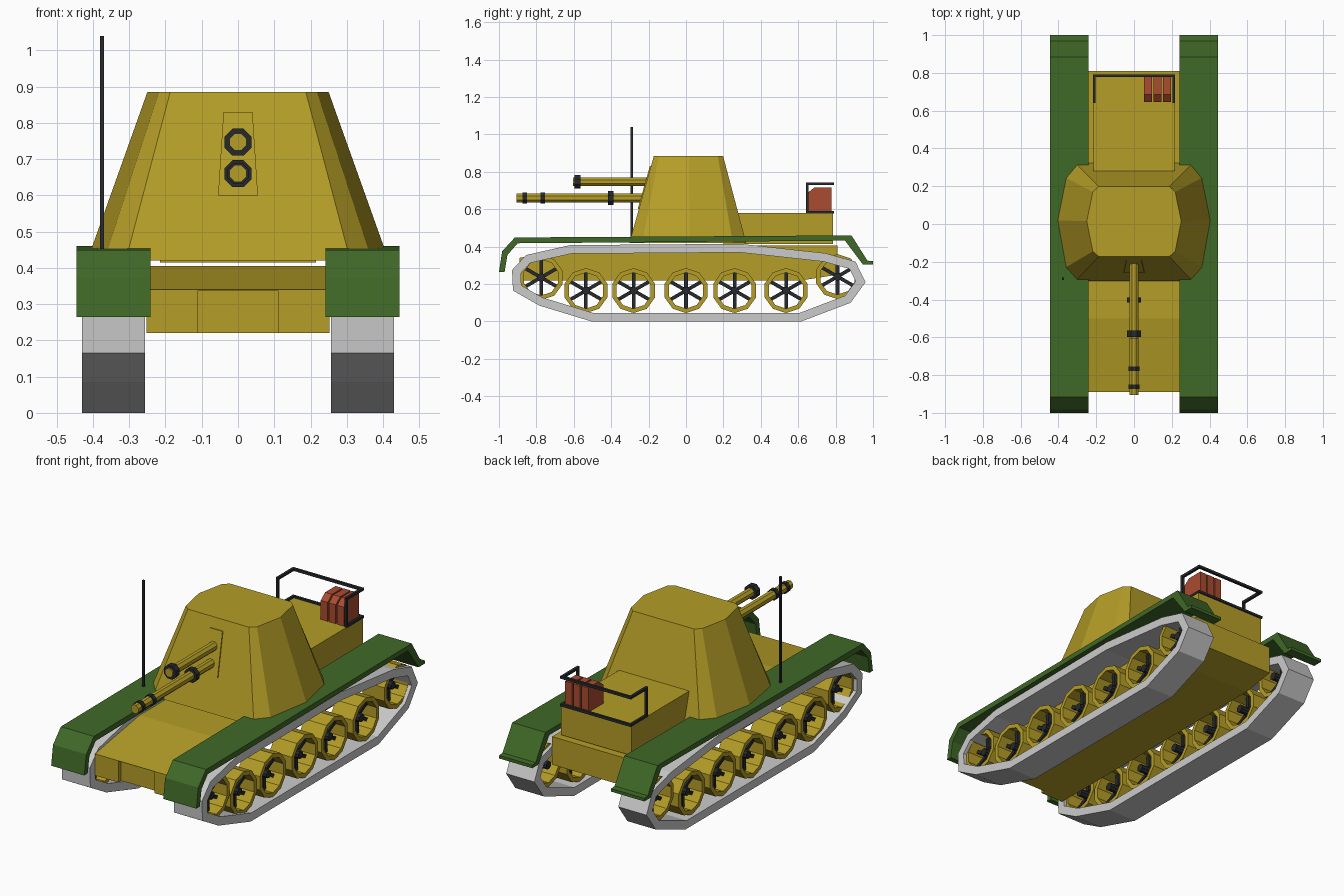
import bpy, bmesh
from math import sin, cos, pi, radians
from mathutils import Matrix, Vector

if "Cube" in bpy.data.objects:
    bpy.data.objects.remove(bpy.data.objects["Cube"])


def material(name, rgb):
    m = bpy.data.materials.new(name)
    m.diffuse_color = (*rgb, 1)
    m.use_nodes = True
    m.node_tree.nodes["Principled BSDF"].inputs["Base Color"].default_value = m.diffuse_color
    return m


YELLOW = material("ochre paint", (0.46, 0.34, 0.02))
GREEN = material("green paint", (0.05, 0.14, 0.02))
DARK = material("dark metal", (0.02, 0.022, 0.025))
RED = material("red paint", (0.40, 0.07, 0.03))


def finish(name, bm, mat):
    bmesh.ops.recalc_face_normals(bm, faces=bm.faces)
    me = bpy.data.meshes.new(name)
    bm.to_mesh(me)
    bm.free()
    ob = bpy.data.objects.new(name, me)
    bpy.context.collection.objects.link(ob)
    if mat:
        me.materials.append(mat)
    return ob


def loft(name, a, b, mat):
    """Closed solid between two loops with equal point counts."""
    bm = bmesh.new()
    va, vb = [bm.verts.new(p) for p in a], [bm.verts.new(p) for p in b]
    n = len(va)
    for i in range(n):
        j = (i + 1) % n
        bm.faces.new((va[i], va[j], vb[j], vb[i]))
    bm.faces.new(va)
    bm.faces.new(vb)
    return finish(name, bm, mat)


def prism(name, prof, x0, x1, mat):
    """Extrude a (y, z) profile along x."""
    return loft(name, [(x0, y, z) for y, z in prof], [(x1, y, z) for y, z in prof], mat)


def band(name, outer, inner, x0, x1, mat):
    """Hollow loop of (y, z) outlines extruded along x."""
    bm = bmesh.new()
    loops = [[bm.verts.new((x, y, z)) for y, z in pts]
             for x, pts in ((x0, outer), (x1, outer), (x1, inner), (x0, inner))]
    n = len(outer)
    for k in range(4):
        a, b = loops[k], loops[(k + 1) % 4]
        for i in range(n):
            j = (i + 1) % n
            bm.faces.new((a[i], a[j], b[j], b[i]))
    return finish(name, bm, mat)


def box(name, x, y, z, mat):
    return prism(name, [(y[0], z[0]), (y[1], z[0]), (y[1], z[1]), (y[0], z[1])], x[0], x[1], mat)


def cylinder(name, x, y0, y1, z, r, mat, n=8):
    """Cylinder along y with a flat on top."""
    ang = [2 * pi * (i + .5) / n for i in range(n)]
    return loft(name, [(x + r * cos(a), y0, z + r * sin(a)) for a in ang],
                [(x + r * cos(a), y1, z + r * sin(a)) for a in ang], mat)


def inset(pts, d):
    """Mitred inward offset of a counter-clockwise outline."""
    out, n = [], len(pts)
    for i in range(n):
        p = Vector(pts[i])
        e1 = (p - Vector(pts[i - 1])).normalized()
        e2 = (Vector(pts[(i + 1) % n]) - p).normalized()
        n1, n2 = Vector((-e1.y, e1.x)), Vector((-e2.y, e2.x))
        out.append(tuple(p + (n1 + n2) * d / (1 + n1.dot(n2))))
    return out


def circle(y, z, r, n=10):
    return [(y + r * cos(2 * pi * (i + .5) / n), z + r * sin(2 * pi * (i + .5) / n)) for i in range(n)]


# lower hull with a recessed centre in the nose plate
hull = prism("hull", [(-.89, .22), (.62, .22), (.81, .25), (.81, .405), (-.5, .405), (-.89, .34)],
             -.253, .253, YELLOW)
cutter = box("nose_cutter", (-.11, .11), (-1, -.865), (.1, .338), None)
cutter.hide_render = True
cutter.hide_viewport = True
mod = hull.modifiers.new("nose recess", 'BOOLEAN')
mod.object, mod.operation, mod.solver = cutter, 'DIFFERENCE', 'EXACT'

# engine deck behind the turret
box("engine_deck", (-.215, .215), (.2, .785), (.415, .58), YELLOW)

# tapered turret casing, ten sided
low = [(.31, -.303), (.37, -.235), (.416, .02), (.37, .25), (.31, .322)]
top = [(.187, -.172), (.218, -.145), (.25, .015), (.218, .17), (.187, .198)]


def both_sides(half, z):
    return [(x, y, z) for x, y in half] + [(-x, y, z) for x, y in reversed(half)]


loft("turret", both_sides(low, .42), both_sides(top, .885), YELLOW)


# gun plate lying on the sloped turret front
def plate(off):
    def front(z):
        return -.172 - (.885 - z) * .131 / .465 - off
    return [(x, front(z), z) for x, z in ((-.055, .6), (.055, .6), (.04, .83), (-.04, .83))]


loft("gun_plate", plate(-.02), plate(.006), YELLOW)

# twin barrels with dark collars
cylinder("lower_barrel", 0, -.905, -.15, .66, .025, YELLOW)
cylinder("upper_barrel", 0, -.605, -.15, .747, .025, YELLOW)
for y, z, r, h in ((-.862, .66, .031, .012), (-.767, .66, .031, .012),
                   (-.402, .66, .04, .014), (-.58, .747, .04, .017)):
    cylinder("barrel_collar", 0, y - h, y + h, z, r, DARK)

# antenna
box("antenna", (-.3805, -.3695), (-.2955, -.2845), (.43, 1.04), DARK)

# running gear outlines
track = [(-.93, .275), (-.925, .165), (-.785, .085), (-.505, 0), (.617, 0), (.88, .1), (.96, .21),
         (.906, .32), (.745, .365), (.29, .415), (-.62, .408), (-.855, .355)]
fender = [(-1, .265), (-.97, .265), (-.955, .355), (-.9, .418), (.85, .432), (.945, .305), (1, .305),
          (1, .322), (.97, .325), (.885, .46), (-.915, .449), (-.983, .375)]
wheels = [(-.775, .235), (-.535, .165), (-.28, .165), (0, .165), (.26, .165), (.535, .165), (.81, .24)]

for s, side in ((-1, "left"), (1, "right")):
    band(side + "_track", track, inset(track, .046), s * .257, s * .43, None)
    prism(side + "_fender", fender, s * .242, s * .445, GREEN)
    for y, z in wheels:
        # open wheel rim, three crossed bars and a hub
        band(side + "_wheel_rim", circle(y, z, .12), circle(y, z, .096), s * .275, s * .41, YELLOW)
        for a in (30, 90, 150):
            d = Vector((cos(radians(a)), sin(radians(a))))
            w = Vector((-d.y, d.x)) * .0095
            d *= .1
            c = Vector((y, z))
            prism(side + "_wheel_spoke", [tuple(c + p) for p in (d + w, w - d, -d - w, d - w)],
                  s * .33, s * .36, DARK)
        prism(side + "_wheel_hub", circle(y, z, .022, 8), s * .275, s * .385, DARK)

# luggage rail: upper and lower U loops with two posts
T = .007
for z in (.583, .736):
    box("rail_back", (-.217, .217), (.778, .792), (z - T, z + T), DARK)
    for x in (-.21, .21):
        box("rail_side", (x - T, x + T), (.645, .785), (z - T, z + T), DARK)
for x in (-.21, .21):
    box("rail_post", (x - T, x + T), (.641, .655), (.576, .743), DARK)

# three fuel cans with a sloped shoulder
for x in (.075, .125, .175):
    prism("fuel_can", [(.647, .58), (.777, .58), (.777, .715), (.685, .715), (.647, .685)],
          x - .021, x + .021, RED)
